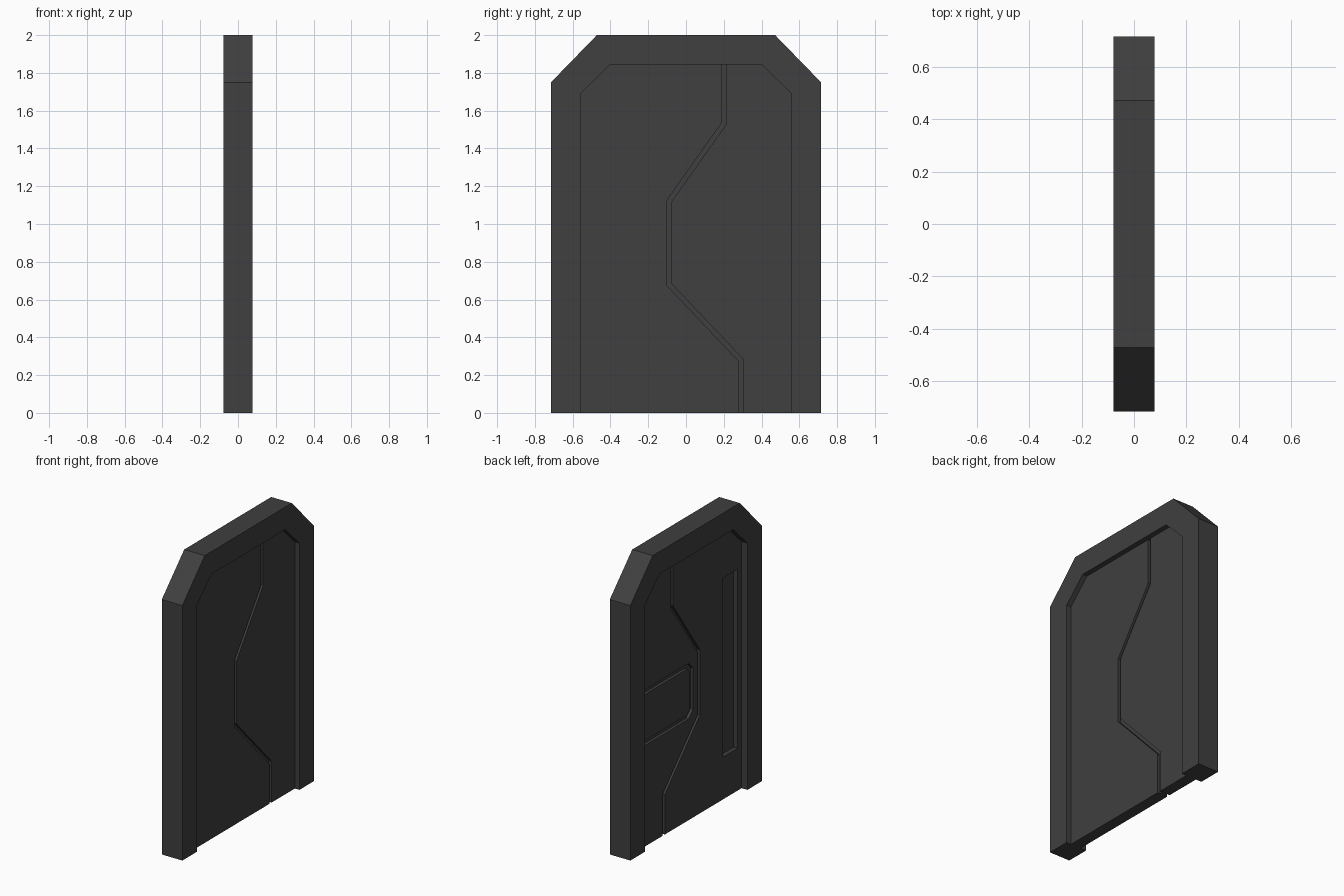
import bpy, bmesh
from mathutils import Vector

if "Cube" in bpy.data.objects:
    bpy.data.objects.remove(bpy.data.objects["Cube"])

mat = bpy.data.materials.new("dark_metal")
mat.diffuse_color = (0.05, 0.05, 0.05, 1)
mat.use_nodes = True
mat.node_tree.nodes["Principled BSDF"].inputs["Base Color"].default_value = mat.diffuse_color


def prism(name, pts, x0, x1):
    """Extrude a (y, z) profile from x0 to x1."""
    bm = bmesh.new()
    face = bm.faces.new([bm.verts.new((x0, y, z)) for y, z in pts])
    ext = bmesh.ops.extrude_face_region(bm, geom=[face])
    bmesh.ops.translate(bm, vec=(x1 - x0, 0, 0),
                        verts=[g for g in ext["geom"] if isinstance(g, bmesh.types.BMVert)])
    bmesh.ops.recalc_face_normals(bm, faces=bm.faces)
    me = bpy.data.meshes.new(name)
    bm.to_mesh(me)
    bm.free()
    me.materials.append(mat)
    ob = bpy.data.objects.new(name, me)
    bpy.context.collection.objects.link(ob)
    return ob


def offset(path, d):
    """Mitred sideways offset of an open path."""
    p = [Vector(q) for q in path]
    out = []
    for i, q in enumerate(p):
        a = (q - p[i - 1]).normalized() if i else (p[1] - q).normalized()
        b = (p[i + 1] - q).normalized() if i < len(p) - 1 else a
        na, nb = Vector((-a.y, a.x)), Vector((-b.y, b.x))
        out.append(tuple(q + (na + nb) * d / (1 + na.dot(nb))))
    return out


def stroke(path, w):
    return offset(path, w / 2) + offset(path, -w / 2)[::-1]


def cut(target, cutter):
    cutter.hide_render = True
    cutter.hide_set(True)
    m = target.modifiers.new("cut", "BOOLEAN")
    m.operation = "DIFFERENCE"
    m.solver = "EXACT"
    m.object = cutter


def arch(half):
    return half + [(-y, z) for y, z in half[::-1]]


# Surrounding frame
outer = arch([(0.715, 0), (0.715, 1.75), (0.472, 2)])
inner = arch([(0.555, 0), (0.555, 1.693), (0.4, 1.845)])
prism("door_frame", outer + inner[::-1], -0.078, 0.078)

# Two door leaves meeting along a zigzag seam
BACK, FRONT = -0.034, 0.043
seam = [(0.2, 1.845), (0.2, 1.53), (-0.09, 1.12), (-0.09, 0.68), (0.29, 0.28), (0.29, 0)]
left_seam, right_seam = offset(seam, -0.012), offset(seam, 0.012)
narrow = prism("narrow_leaf", right_seam[::-1] + [(0.4, 1.845), (0.555, 1.693), (0.555, 0)], BACK, FRONT)
wide = prism("wide_leaf", left_seam + [(-0.555, 0), (-0.555, 1.693), (-0.4, 1.845)], BACK, FRONT)
prism("seam_seal", stroke(seam, 0.024), BACK + 0.02, FRONT - 0.02)

# Bracket-shaped groove on the back of the narrow leaf
bracket = [(0.6, 1.06), (0.03, 1.06), (-0.01, 1.02), (-0.01, 0.75), (0.03, 0.71), (0.6, 0.71)]
cut(narrow, prism("groove_cutter", stroke(bracket, 0.034), BACK - 0.1, BACK + 0.02))

# Tall recessed slot on the back of the wide leaf
slot = [(-0.51, 0.29), (-0.35, 0.29), (-0.35, 1.52), (-0.51, 1.52)]
cut(wide, prism("slot_cutter", slot, BACK - 0.1, BACK + 0.03))
